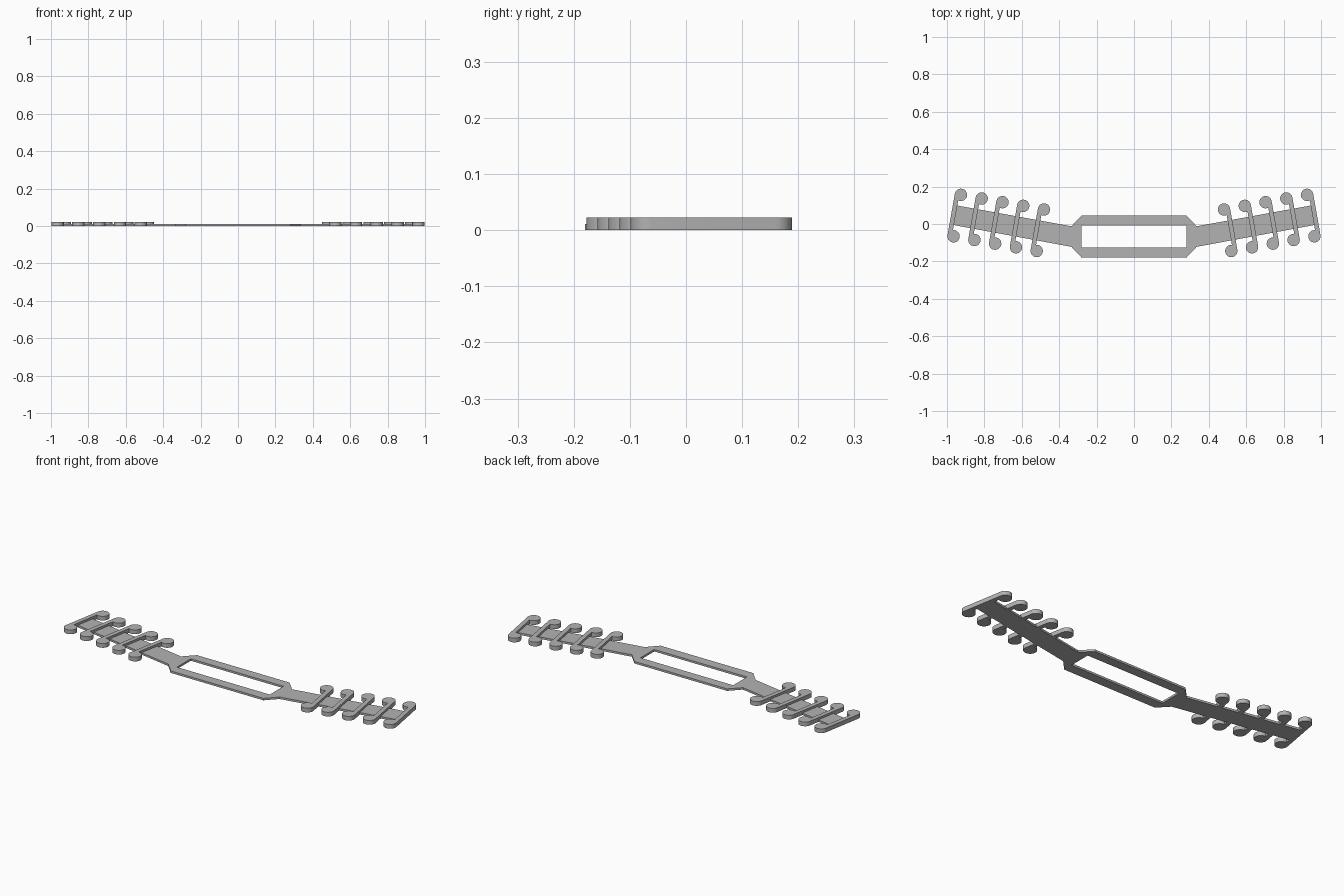
import bpy, bmesh, math
from mathutils import Matrix, Vector

if "Cube" in bpy.data.objects:
    bpy.data.objects.remove(bpy.data.objects["Cube"])

TILT = math.radians(10)
THIN, THICK = 0.011, 0.023
PIVOT = Vector((0.945, 0.045))      # middle of the outermost hook bar

mat = bpy.data.materials.new("light grey plastic")
mat.diffuse_color = (0.45, 0.45, 0.45, 1)
mat.use_nodes = True
mat.node_tree.nodes["Principled BSDF"].inputs["Base Color"].default_value = mat.diffuse_color


def slab(name, loops, height):
    """Extrude closed outlines (later ones are holes) up from z = 0."""
    cu = bpy.data.curves.new(name, 'CURVE')
    cu.dimensions, cu.fill_mode, cu.extrude = '2D', 'BOTH', height / 2
    for pts in loops:
        sp = cu.splines.new('POLY')
        sp.points.add(len(pts) - 1)
        for p, (x, y) in zip(sp.points, pts):
            p.co = (x, y, 0, 1)
        sp.use_cyclic_u = True
    ob = bpy.data.objects.new(name, cu)
    bpy.context.collection.objects.link(ob)
    bpy.ops.object.select_all(action='DESELECT')
    ob.select_set(True)
    bpy.context.view_layer.objects.active = ob
    bpy.ops.object.convert(target='MESH')
    ob = bpy.context.object
    ob.data.transform(Matrix.Translation((0, 0, height / 2)))
    bm = bmesh.new()
    bm.from_mesh(ob.data)
    bmesh.ops.remove_doubles(bm, verts=bm.verts, dist=1e-5)
    bmesh.ops.recalc_face_normals(bm, faces=bm.faces)
    bm.to_mesh(ob.data)
    bm.free()
    ob.data.materials.clear()
    ob.data.materials.append(mat)
    bpy.ops.object.shade_smooth_by_angle(angle=math.radians(30))
    return ob


def tilted(u, v, centre=PIVOT):
    """Arm coordinates (u outward, v across) to x, y."""
    c, s = math.cos(TILT), math.sin(TILT)
    return (centre.x + u * c - v * s, centre.y + u * s + v * c)


def mirror_x(pts):
    return [(-x, y) for x, y in reversed(pts)]


# Thin plate: chamfered centre frame with a tilted arm on each side
hw = 0.053
right = [(0.28, -0.18), (0.335, -0.122), tilted(0.02, -hw), tilted(0.02, hw),
         (0.335, -0.012), (0.28, 0.045)]
hole = [(-0.28, -0.126), (0.28, -0.126), (0.28, -0.007), (-0.28, -0.007)]
slab("strap_plate", [right + mirror_x(right), hole], THIN)

# Thick hook bars: a narrow bar with a round knob bulging inward at each end
R, H, W = 0.033, 0.1125, 0.024
edge = R - W
a = math.acos(edge / R)
N = 28
sweep = [i / N * (2 * math.pi - a) for i in range(N + 1)]
profile = [(R * math.cos(t), H + R * math.sin(t)) for t in sweep]
profile += [(R * math.cos(a + t), -H + R * math.sin(a + t)) for t in sweep]
for i in range(5):
    centre = Vector(tilted(-0.1128 * i, 0))
    pts = [tilted(u, v, centre) for u, v in profile]
    slab(f"hook_bar_right_{i + 1}", [pts], THICK)
    slab(f"hook_bar_left_{i + 1}", [mirror_x(pts)], THICK)
